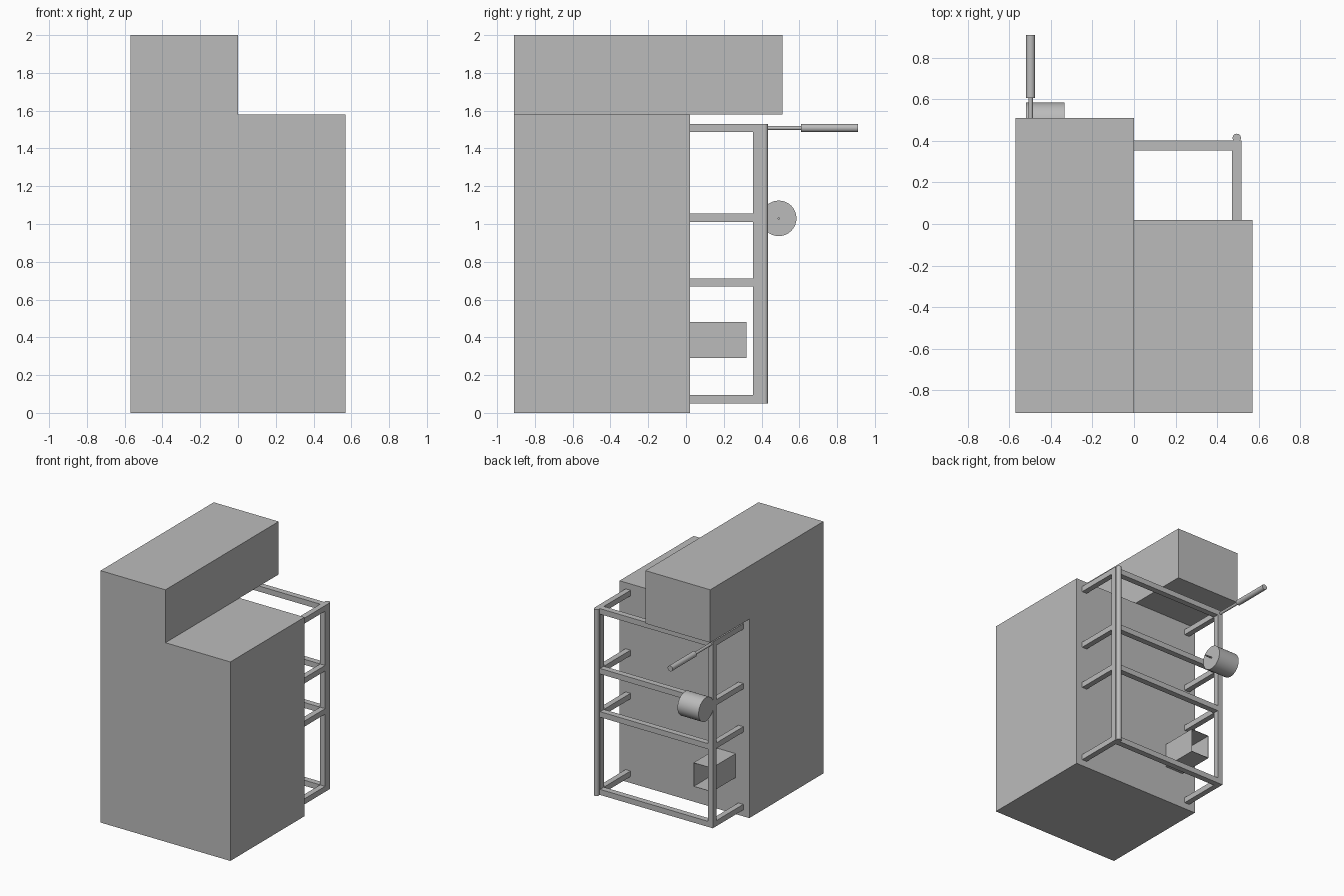
import bpy
import bmesh
import math
from mathutils import Matrix, Vector

default = bpy.data.objects.get("Cube")
if default:
    bpy.data.objects.remove(default, do_unlink=True)

grey = bpy.data.materials.new("plain_grey")
grey.use_nodes = True
colour = (0.5, 0.5, 0.5, 1)
grey.diffuse_color = colour
grey.node_tree.nodes["Principled BSDF"].inputs["Base Color"].default_value = colour


def finish(name, bm, smooth=False):
    mesh = bpy.data.meshes.new(name)
    bm.to_mesh(mesh)
    bm.free()
    mesh.materials.append(grey)
    obj = bpy.data.objects.new(name, mesh)
    bpy.context.collection.objects.link(obj)
    if smooth:
        bpy.ops.object.select_all(action="DESELECT")
        obj.select_set(True)
        bpy.context.view_layer.objects.active = obj
        bpy.ops.object.shade_smooth_by_angle()
    return obj


def box(name, low, high, open_back=False):
    low, high = Vector(low), Vector(high)
    bm = bmesh.new()
    place = Matrix.Translation((low + high) / 2) @ Matrix.Diagonal((high - low).to_4d())
    bmesh.ops.create_cube(bm, size=1, matrix=place)
    if open_back:
        bm.normal_update()
        back = [f for f in bm.faces if f.normal.y > 0.9]
        bmesh.ops.delete(bm, geom=back, context="FACES")
    return finish(name, bm)


def rod(name, start, end, radius):
    start, end = Vector(start), Vector(end)
    axis = end - start
    turn = axis.to_track_quat("Z", "Y").to_matrix().to_4x4()
    bm = bmesh.new()
    bmesh.ops.create_cone(bm, cap_ends=True, segments=32, radius1=radius,
                          radius2=radius, depth=axis.length,
                          matrix=Matrix.Translation((start + end) / 2) @ turn)
    return finish(name, bm, smooth=True)


# Main cabinet and the long raised box on its right side
box("cabinet", (-0.57, -0.91, 0), (0.57, 0.02, 1.58))
box("upper_box", (-0.57, -0.91, 1.58), (0, 0.51, 2))

# Rear frame: posts, crossbars and arms back to the cabinet
half = 0.022
post_x = 0.495
front, back = 0.355, 0.402
levels = (0.073, 0.69, 1.033, 1.508)
for side, label in ((1, "left"), (-1, "right")):
    x = side * post_x
    box(f"{label}_post", (x - half, front, levels[0] - half),
        (x + half, back, levels[-1] + half))
    for i, z in enumerate(levels):
        box(f"{label}_arm_{i}", (x - half, 0.02, z - half), (x + half, front, z + half))
for i, z in enumerate(levels):
    box(f"crossbar_{i}", (half - post_x, front, z - half), (post_x - half, back, z + half))

# Round pole along the left post
rod("round_pole", (post_x, 0.415, 0.05), (post_x, 0.415, 1.53), 0.02)

# Rear handle on a thin shaft
rod("handle_shaft", (-0.498, back, 1.508), (-0.498, 0.61, 1.508), 0.011)
rod("handle_grip", (-0.498, 0.608, 1.508), (-0.498, 0.91, 1.508), 0.022)

# Drum and its pin
rod("drum", (-0.52, 0.491, 1.03), (-0.335, 0.491, 1.03), 0.094)
rod("drum_pin", (-0.335, 0.491, 1.03), (-0.28, 0.491, 1.03), 0.006)

# Open tray fixed to the cabinet back
tray = box("open_tray", (-0.45, 0.02, 0.29), (-0.29, 0.32, 0.48), open_back=True)
wall = tray.modifiers.new("wall", "SOLIDIFY")
wall.thickness = 0.004
wall.offset = -1
